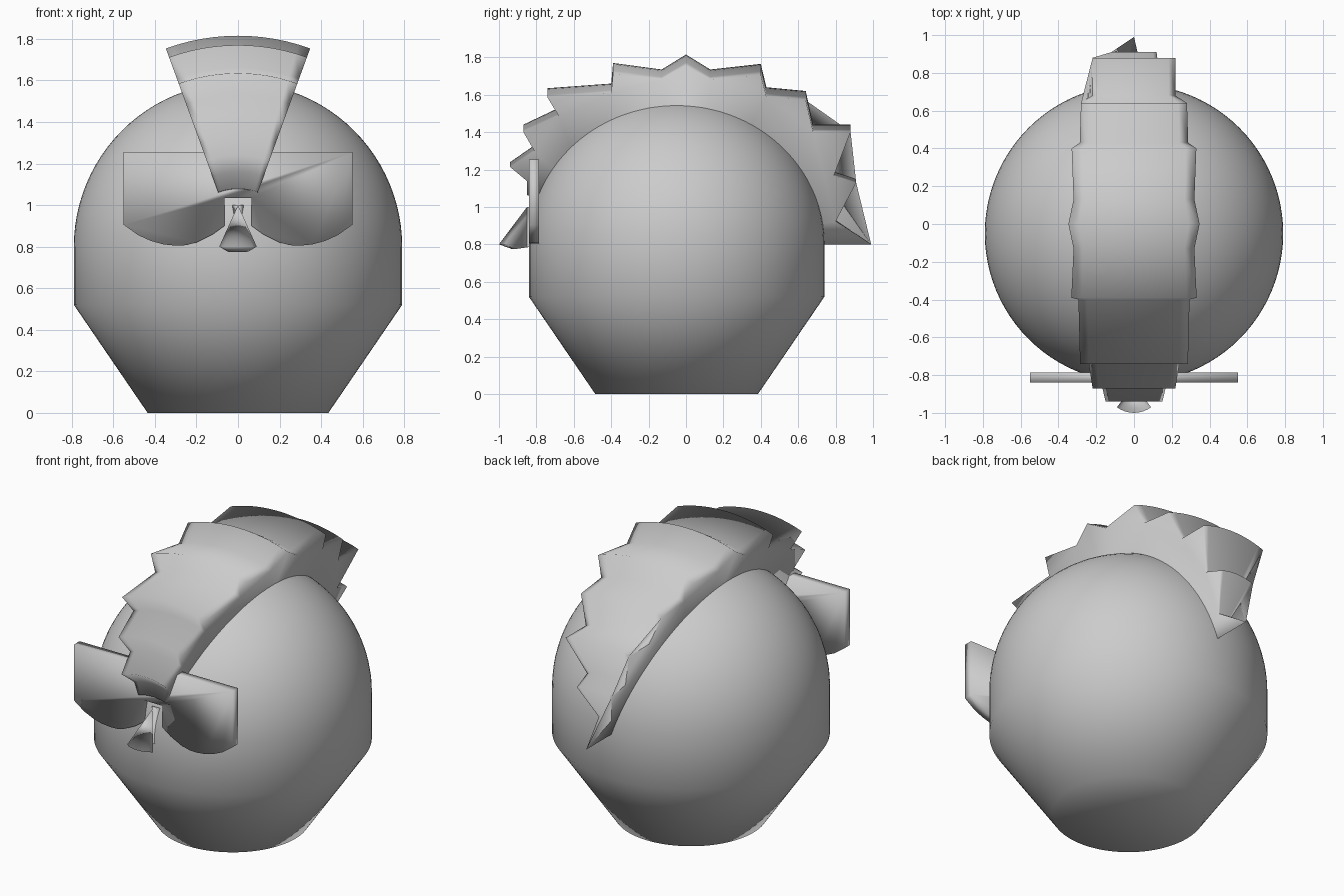
import bpy, bmesh
from math import sin, cos, pi, radians
from mathutils import Matrix, Vector

cube = bpy.data.objects.get("Cube")
if cube:
    bpy.data.objects.remove(cube, do_unlink=True)

grey = bpy.data.materials.new("plain grey")
grey.use_nodes = True
colour = (0.6, 0.6, 0.6, 1)
grey.diffuse_color = colour
grey.node_tree.nodes["Principled BSDF"].inputs["Base Color"].default_value = colour


def finish(name, bm):
    """Turn a bmesh into a smooth shaded object."""
    bmesh.ops.remove_doubles(bm, verts=bm.verts, dist=0.0005)
    bmesh.ops.recalc_face_normals(bm, faces=bm.faces)
    for face in bm.faces:
        face.smooth = True
    mesh = bpy.data.meshes.new(name)
    bm.to_mesh(mesh)
    bm.free()
    mesh.materials.append(grey)
    obj = bpy.data.objects.new(name, mesh)
    bpy.context.collection.objects.link(obj)
    return obj


def swept(name, profile, centre, axis, half_angle, steps):
    """Spin a closed (y, z) profile to both sides about an axis."""
    bm = bmesh.new()
    centre = Vector(centre)
    sections = []
    for i in range(steps + 1):
        turn = Matrix.Rotation(half_angle * (2 * i / steps - 1), 3, axis)
        sections.append([bm.verts.new(turn @ (Vector((0, y, z)) - centre) + centre)
                         for y, z in profile])
    for a, b in zip(sections, sections[1:]):
        for j in range(len(profile)):
            k = (j + 1) % len(profile)
            bm.faces.new((a[j], a[k], b[k], b[j]))
    caps = [bm.faces.new(sections[0]), bm.faces.new(sections[-1])]
    bmesh.ops.triangulate(bm, faces=caps)
    return finish(name, bm)


# Head: dome, short straight band and a tapering neck
RADIUS, HEAD_Y, DOME_Z = 0.79, -0.05, 0.8
outline = [(0, 0), (0.435, 0), (RADIUS, 0.52)]
outline += [(RADIUS * cos(i * pi / 48), DOME_Z + RADIUS * sin(i * pi / 48)) for i in range(25)]
bm = bmesh.new()
verts = [bm.verts.new((r, HEAD_Y, z)) for r, z in outline]
edges = [bm.edges.new(pair) for pair in zip(verts, verts[1:])]
bmesh.ops.spin(bm, geom=verts + edges, cent=(0, HEAD_Y, 0), axis=(0, 0, 1),
               angle=2 * pi, steps=96)
finish("head", bm)

# Mohawk: a spiky half disc fanned out to both sides
spikes = [(0.99, 0.8), (0.8, 0.93), (0.91, 1.15), (0.79, 1.19), (0.88, 1.44),
          (0.68, 1.44), (0.64, 1.62), (0.43, 1.64), (0.40, 1.765), (0.13, 1.735),
          (0, 1.815), (-0.13, 1.735), (-0.39, 1.77), (-0.40, 1.66), (-0.74, 1.635),
          (-0.68, 1.53), (-0.87, 1.44), (-0.81, 1.33), (-0.94, 1.24), (-0.85, 1.16),
          (-0.85, 1.08), (-0.5, 1.0), (0, 0.8)]
swept("mohawk", spikes, (0, 0, DOME_Z), 'Y', radians(20), 12)

# Nose: a small wedge turned about an upright axis
nose = [(-0.85, 1.0), (-1.0, 0.8), (-0.93, 0.775), (-0.8, 0.79), (-0.8, 1.0)]
swept("nose", nose, (0, -0.85, 0), 'Z', radians(37), 8)

# Glasses: one thick plate with two rounded lenses and a bridge
half = [(0.065, 1.035), (0.065, 0.9), (0.12, 0.86), (0.2, 0.82), (0.25, 0.807),
        (0.3, 0.805), (0.36, 0.811), (0.42, 0.828), (0.48, 0.855), (0.55, 0.905),
        (0.55, 1.255)]
shape = half + [(-x, z) for x, z in reversed(half)]
bm = bmesh.new()
face = bm.faces.new([bm.verts.new((x, -0.84, z)) for x, z in shape])
moved = bmesh.ops.extrude_face_region(bm, geom=[face], use_keep_orig=True)["geom"]
bmesh.ops.translate(bm, vec=(0, 0.055, 0),
                    verts=[v for v in moved if isinstance(v, bmesh.types.BMVert)])
finish("glasses", bm)
